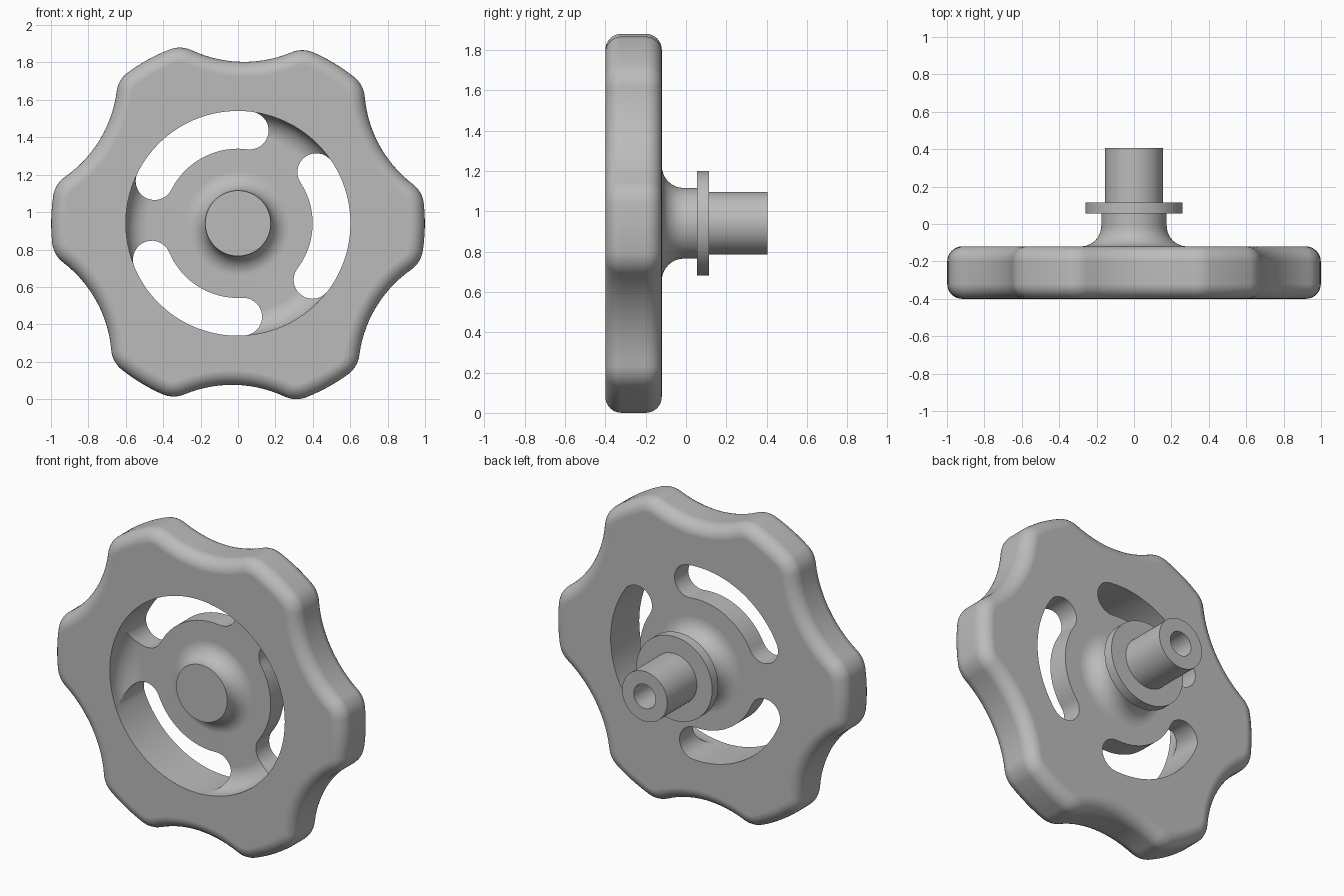
import bpy, bmesh
from math import radians, pi, sin, cos, atan2, hypot

CENTRE_Z = 0.94
FRONT, BACK = -0.4, -0.12

if "Cube" in bpy.data.objects:
    bpy.data.objects.remove(bpy.data.objects["Cube"])

grey = bpy.data.materials.new("cast grey")
grey.use_nodes = True
grey.diffuse_color = (0.5, 0.5, 0.5, 1)
grey.node_tree.nodes["Principled BSDF"].inputs["Base Color"].default_value = (0.5, 0.5, 0.5, 1)


def arc(cx, cy, r, start, end, n, closed=False):
    """Points along an arc; the end point is included only when closed."""
    steps = [start + (end - start) * i / n for i in range(n + closed)]
    return [(cx + r * cos(a), cy + r * sin(a)) for a in steps]


def make_object(name, bm):
    bmesh.ops.remove_doubles(bm, verts=bm.verts, dist=1e-5)
    bmesh.ops.recalc_face_normals(bm, faces=bm.faces)
    mesh = bpy.data.meshes.new(name)
    bm.to_mesh(mesh)
    bm.free()
    mesh.materials.append(grey)
    obj = bpy.data.objects.new(name, mesh)
    bpy.context.collection.objects.link(obj)
    return obj


def loft(name, layers):
    """Join stacked outlines, given as (y, points), into a capped solid."""
    bm = bmesh.new()
    rings = [[bm.verts.new((u, y, CENTRE_Z + v)) for u, v in pts] for y, pts in layers]
    for a, b in zip(rings, rings[1:]):
        for i in range(len(a)):
            j = (i + 1) % len(a)
            bm.faces.new((a[i], a[j], b[j], b[i]))
    bm.faces.new(rings[0])
    bm.faces.new(rings[-1])
    return make_object(name, bm)


def lathe(name, profile, steps=96):
    """Spin a (radius, y) profile, starting and ending on the axis."""
    bm = bmesh.new()
    verts = [bm.verts.new((r, y, CENTRE_Z)) for r, y in profile]
    edges = [bm.edges.new(pair) for pair in zip(verts, verts[1:])]
    bmesh.ops.spin(bm, geom=verts + edges, cent=(0, 0, CENTRE_Z), axis=(0, 1, 0),
                   angle=2 * pi, steps=steps, use_merge=True)
    return make_object(name, bm)


def activate(obj):
    bpy.ops.object.select_all(action='DESELECT')
    obj.select_set(True)
    bpy.context.view_layer.objects.active = obj


def finish(obj):
    activate(obj)
    bpy.ops.object.shade_smooth_by_angle(angle=radians(32))
    normals = obj.modifiers.new("even normals", 'WEIGHTED_NORMAL')
    normals.keep_sharp = True


def cut(obj, cutter):
    activate(obj)
    mod = obj.modifiers.new("cut", 'BOOLEAN')
    mod.operation, mod.solver, mod.object = 'DIFFERENCE', 'EXACT', cutter
    bpy.ops.object.modifier_apply(modifier=mod.name)
    bpy.data.objects.remove(cutter)


def grip_outline(inset):
    """Six round lobes joined by scooped finger grips, offset inwards."""
    fx, fy, fillet, scoop_y = 0.328, 0.783, 0.15, 1.525
    lobe = hypot(fx, fy) + fillet
    scoop = hypot(fx, scoop_y - fy) - fillet
    a = atan2(fy, fx)
    b = atan2(scoop_y - fy, -fx)
    sector = arc(0, 0, lobe - inset, pi / 3, a, 3)
    sector += arc(fx, fy, fillet - inset, a, b, 8)
    sector += arc(0, scoop_y, scoop + inset, b - pi, -b, 14)
    sector += arc(-fx, fy, fillet - inset, pi - b, pi - a, 8)
    sector += arc(0, 0, lobe - inset, pi - a, pi * 2 / 3, 3)
    points = []
    for k in range(6):
        t = k * pi / 3 - radians(1.2)
        points += [(u * cos(t) - v * sin(t), u * sin(t) + v * cos(t)) for u, v in sector]
    return points


# Lobed wheel with rounded front and back edges
ROUND = 0.08
layers = []
for i in range(9):
    t = i / 8 * pi / 2
    layers.append((FRONT + ROUND * (1 - cos(t)), grip_outline(ROUND * (1 - sin(t)))))
layers += [(FRONT + BACK - y, pts) for y, pts in reversed(layers)]
wheel = loft("handwheel", layers)

# Dished front recess that leaves a central button
FLOOR, BUTTON = -0.25, -0.355
dish = [(0, -0.5), (0.6, -0.5)]
dish += arc(0.48, FLOOR - 0.12, 0.12, 0, pi / 2, 10, True)
dish += arc(0.28, BUTTON, 0.105, pi / 2, pi, 10, True)
dish += [(0, BUTTON)]
cut(wheel, lathe("dish_cutter", dish))

# Three curved slots with round ends
HALF = radians(35.2)
for k in range(3):
    mid = radians(-2 + 120 * k)
    lo, hi = mid - HALF, mid + HALF
    slot = arc(0, 0, 0.601, lo, hi, 28)
    slot += arc(0.5 * cos(hi), 0.5 * sin(hi), 0.101, hi, hi + pi, 14)
    slot += arc(0, 0, 0.399, hi, lo, 28)
    slot += arc(0.5 * cos(lo), 0.5 * sin(lo), 0.101, lo + pi, lo + 2 * pi, 14)
    cut(wheel, loft("slot_cutter", [(-0.5, slot), (0, slot)]))
finish(wheel)

# Flared rear hub
hub = [(0, -0.2), (0.285, -0.2)]
hub += arc(0.285, BACK + 0.11, 0.11, -pi / 2, -pi, 10, True)
hub += [(0.175, 0.07), (0, 0.07)]
finish(lathe("rear_hub", hub))

# Thin flange
finish(lathe("flange", [(0, 0.055), (0.26, 0.055), (0.26, 0.115), (0, 0.115)]))

# Shaft with a bored end
finish(lathe("bored_shaft", [(0, 0.06), (0.155, 0.06), (0.155, 0.405),
                             (0.075, 0.405), (0.075, 0.12), (0, 0.12)]))
